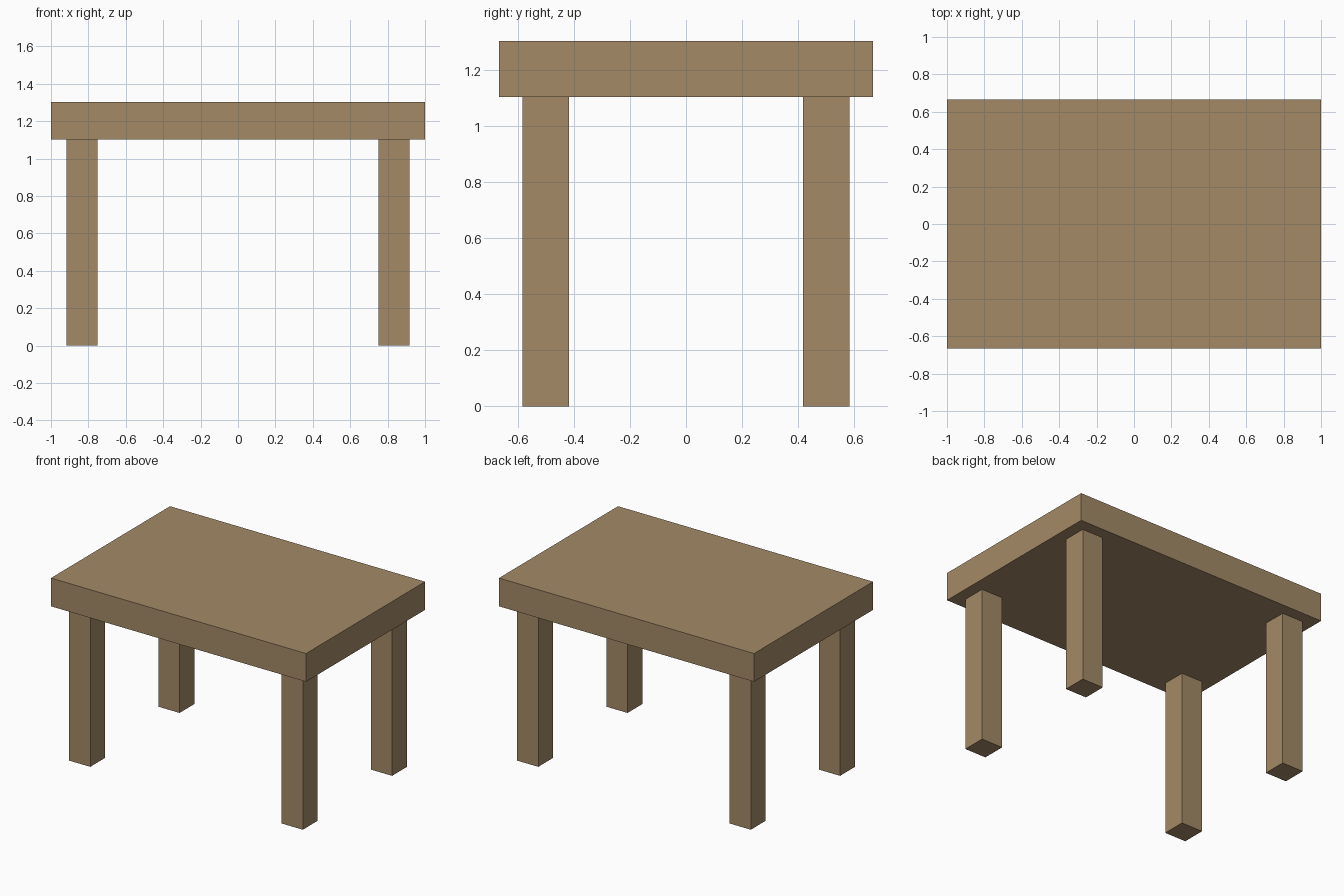
import bpy

if "Cube" in bpy.data.objects:
    bpy.data.objects.remove(bpy.data.objects["Cube"])

wood = bpy.data.materials.new("wood")
wood.diffuse_color = (0.371, 0.254, 0.136, 1)
wood.use_nodes = True
wood.node_tree.nodes["Principled BSDF"].inputs["Base Color"].default_value = wood.diffuse_color

LEG_HEIGHT = 1.103
TOP_THICKNESS = 0.2


def box(name, centre, size):
    bpy.ops.mesh.primitive_cube_add(size=1, location=centre)
    obj = bpy.context.object
    obj.name = name
    obj.scale = size
    bpy.ops.object.transform_apply(location=False, rotation=False, scale=True)
    obj.data.materials.append(wood)
    return obj


# Thick rectangular slab
box("table_top", (0, 0, LEG_HEIGHT + TOP_THICKNESS / 2), (2, 4 / 3, TOP_THICKNESS))

# Four square legs, inset from the edges
for side, sx in (("left", -1), ("right", 1)):
    for end, sy in (("front", -1), ("back", 1)):
        box(f"{end}_{side}_leg", (sx * 5 / 6, sy * 0.5, LEG_HEIGHT / 2),
            (1 / 6, 1 / 6, LEG_HEIGHT))
